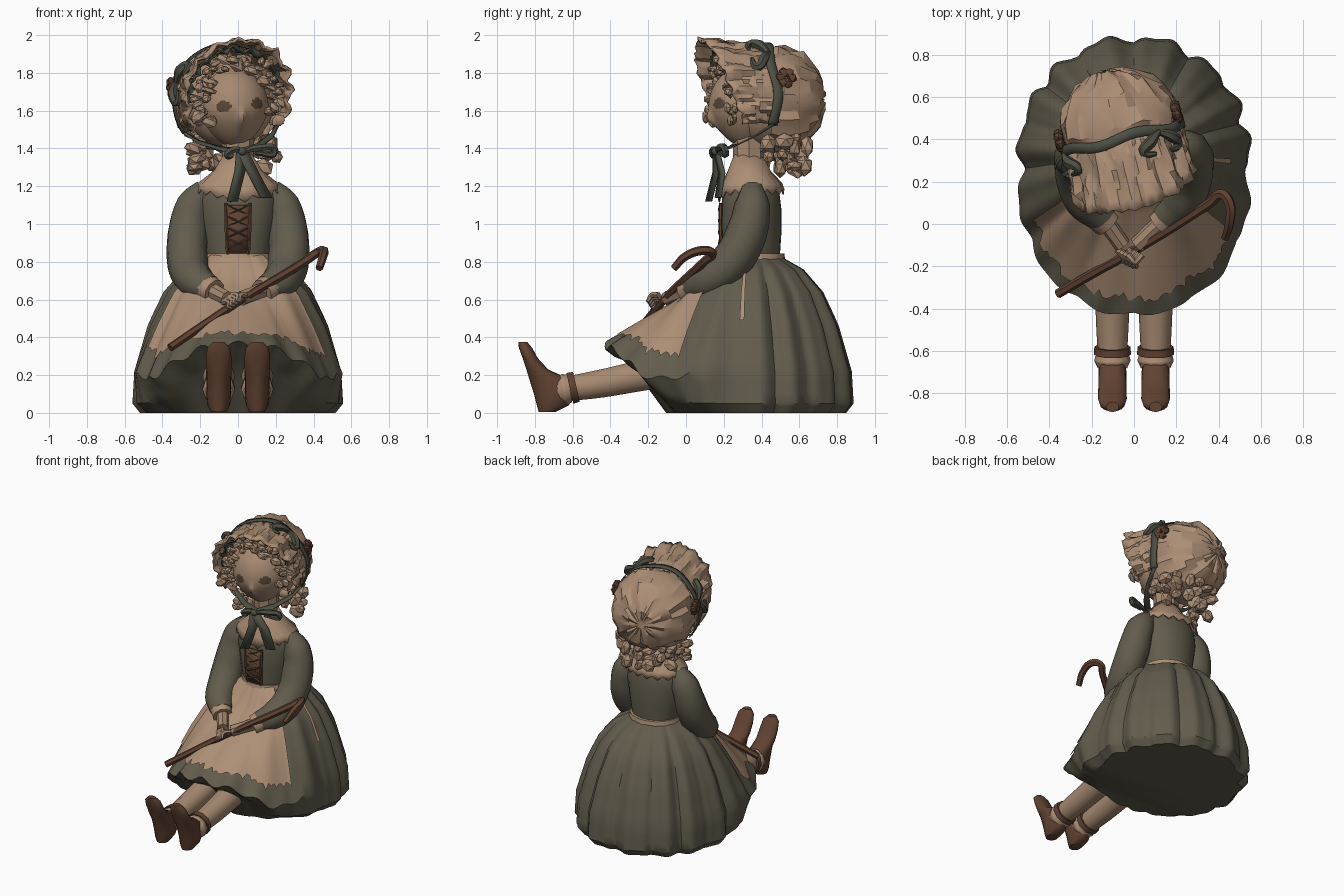
import bpy, bmesh, math, random
from math import sin, cos, pi, radians
from mathutils import Matrix, Vector

random.seed(4)
cube = bpy.data.objects.get("Cube")
if cube:
    bpy.data.objects.remove(cube, do_unlink=True)


def material(name, rgb):
    m = bpy.data.materials.new(name)
    m.use_nodes = True
    m.diffuse_color = (*rgb, 1)
    bsdf = m.node_tree.nodes["Principled BSDF"]
    bsdf.inputs["Base Color"].default_value = (*rgb, 1)
    bsdf.inputs["Roughness"].default_value = 0.9
    return m


CLOTH = material("cream cloth", (0.42, 0.275, 0.18))
SKIN = material("skin", (0.38, 0.25, 0.165))
GREEN = material("dark olive cloth", (0.12, 0.107, 0.073))
RIBBON = material("grey green ribbon", (0.075, 0.08, 0.058))
BROWN = material("brown leather", (0.118, 0.055, 0.032))
EYE = material("eye brown", (0.1, 0.062, 0.038))

# The head is turned to its left, tipped a little and set slightly to its right
PIVOT = Vector((0, 0.35, 1.5))
TURN = (Matrix.Translation(PIVOT + Vector((-0.025, 0, 0))) @ Matrix.Rotation(radians(14), 4, 'Z')
        @ Matrix.Rotation(radians(-5), 4, 'Y') @ Matrix.Translation(-PIVOT))


def finish(o, mat, head=False, angle=40):
    if not o.data.materials:
        o.data.materials.append(mat)
    if head:
        o.data.transform(TURN)
    bpy.ops.object.select_all(action='DESELECT')
    o.select_set(True)
    bpy.context.view_layer.objects.active = o
    bpy.ops.object.shade_smooth_by_angle(angle=radians(angle))
    return o


def from_bm(name, bm, mat, head=False, solid=0, angle=40):
    bmesh.ops.recalc_face_normals(bm, faces=bm.faces[:])
    me = bpy.data.meshes.new(name)
    bm.to_mesh(me)
    bm.free()
    o = bpy.data.objects.new(name, me)
    bpy.context.collection.objects.link(o)
    if solid:
        mod = o.modifiers.new("thickness", 'SOLIDIFY')
        mod.thickness = solid
        mod.offset = 0
    return finish(o, mat, head, angle)


def loft(name, rings, mat, closed=True, caps=(False, False), **kw):
    bm = bmesh.new()
    rows = [[bm.verts.new(p) for p in r] for r in rings]
    n = len(rows[0])
    for a, b in zip(rows, rows[1:]):
        for i in range(n if closed else n - 1):
            j = (i + 1) % n
            bm.faces.new((a[i], a[j], b[j], b[i]))
    for row, cap in ((rows[0], caps[0]), (rows[-1], caps[1])):
        if cap:
            bm.faces.new(row)
    return from_bm(name, bm, mat, **kw)


def ellipse(z, rx, cy, ry, n=24, wave=0, dip=0):
    ring = []
    for i in range(n):
        a = 2 * pi * i / n
        ring.append((rx * sin(a), cy - ry * cos(a), z + wave * (-1) ** i - dip * max(0, cos(a)) ** 6))
    return ring


def tube(name, pts, radii, mat, res=2, **kw):
    cu = bpy.data.curves.new(name, 'CURVE')
    cu.dimensions, cu.bevel_depth, cu.bevel_resolution = '3D', 1, res
    cu.use_fill_caps, cu.resolution_u = True, 5
    sp = cu.splines.new('BEZIER')
    sp.bezier_points.add(len(pts) - 1)
    for bp, p, r in zip(sp.bezier_points, pts, radii):
        bp.co, bp.radius = p, r
        bp.handle_left_type = bp.handle_right_type = 'AUTO'
    o = bpy.data.objects.new(name, cu)
    bpy.context.collection.objects.link(o)
    bpy.ops.object.select_all(action='DESELECT')
    o.select_set(True)
    bpy.context.view_layer.objects.active = o
    bpy.ops.object.convert(target='MESH')
    return finish(bpy.context.view_layer.objects.active, mat, **kw)


def blobs(name, items, mat, sub=2, **kw):
    bm = bmesh.new()
    for pos, size in items:
        m = Matrix.Translation(pos) @ Matrix.Rotation(random.uniform(-0.6, 0.6), 4, 'Y') @ Matrix.Diagonal((*size, 1))
        bmesh.ops.create_icosphere(bm, subdivisions=sub, radius=1, matrix=m)
    return from_bm(name, bm, mat, **kw)


def strip(name, pts, width, mat, **kw):
    w = Vector(width) / 2
    return loft(name, [(Vector(p) - w, Vector(p) + w) for p in pts], mat, closed=False, solid=0.008, **kw)


# Skirt: side profile blends into a front profile draped over the legs
SIDE = [(.16, .83), (.28, .76), (.38, .64), (.46, .46), (.53, .22), (.54, .05), (.50, 0)]
FRONT = [(.14, .82), (.24, .68), (.40, .57), (.57, .475), (.77, .36), (.62, .25), (.44, 0)]


def skirt_point(a, t, lift=0):
    i = min(int(t * 6), 5)
    u = t * 6 - i
    c = max(0, cos(a))
    r, z = [(1 - f) * (SIDE[i][k] * (1 - u) + SIDE[i + 1][k] * u)
            + f * (FRONT[i][k] * (1 - u) + FRONT[i + 1][k] * u) for k, f in ((0, c ** 1.6), (1, c ** 4))]
    pleat = 1.7 * abs(sin(7 * a + 0.5 * sin(3 * a))) - 1 + 0.35 * sin(23 * a)
    r += 0.022 * min(1, 2 * t + 0.1) * pleat * (1 - 0.5 * c) + lift
    # hem sinks either side of the lap and its edge is frilled
    z -= 0.08 * math.exp(-((abs((a + pi) % (2 * pi) - pi) - 0.72) / 0.28) ** 2) * max(0, 1 - abs(t - 0.67) / 0.3)
    z += 0.022 * c * cos(24 * a) * (abs(t - 0.67) < 0.06) + lift * (t < 0.8)
    return (r * sin(a), 0.34 - r * cos(a), max(0, z))


N = 168
loft("skirt", [[skirt_point(2 * pi * i / N, k / 18) for i in range(N)] for k in range(19)],
     GREEN, caps=(True, True), angle=40)

# Apron lying over the lap, with a ragged hem, and a loose string at its left
arc = [radians(-56 + 107 * i / 64) for i in range(65)]
hem = [0.59 + random.uniform(-0.02, 0.02) for _ in arc]
loft("apron", [[skirt_point(a, 0.01 + (h - 0.01) * k / 12, 0.013) for a, h in zip(arc, hem)]
               for k in range(13)], CLOTH, closed=False)
loft("apron_string", [[skirt_point(radians(d), .18 + .05 * k, .01) for d in (83, 86)] for k in range(7)],
     CLOTH, closed=False)
loft("waistband", [ellipse(z, r, .35, r - .01) for z, r in ((.79, .19), (.815, .185), (.845, .18), (.845, .15))], CLOTH)

# Bodice, lacing, collar and neck
BODICE = ((.80, .165, .15), (.95, .19, .16), (1.08, .21, .16), (1.16, .205, .15), (1.22, .17, .13), (1.27, .1, .09))
loft("bodice", [ellipse(z, rx, .345, ry) for z, rx, ry in BODICE], GREEN, caps=(True, True))
strip("lacing_panel", [(0, .192, .84), (0, .181, .95), (0, .18, 1.1)], (.12, 0, 0), BROWN)
for k in range(4):
    z = .87 + .06 * k
    for s in (-1, 1):
        tube("lace", [(-.055 * s, .183, z), (0, .176, z + .025), (.055 * s, .18, z + .05)], [.006] * 3, EYE, res=0)
for s in (-1, 1):
    tube("lacing_edge", [(.055 * s, .194, .84), (.062 * s, .182, .97), (.065 * s, .184, 1.11)], [.01] * 3, BROWN, res=1)
loft("collar", [ellipse(1.37, .07, .33, .07, 36), ellipse(1.28, .125, .335, .11, 36),
                ellipse(1.21, .21, .345, .16, 36, .006, .02), ellipse(1.17, .225, .345, .172, 36, .014, .045)],
     CLOTH, solid=0.008)
tube("neck", [(0, .34, 1.2), (0, .33, 1.5)], [.085, .085], SKIN)

# Arms, cuffs and hands resting on the lap
for s, side in ((1, "left"), (-1, "right")):
    tube(side + "_sleeve", [(.17 * s, .35, 1.19), (.235 * s, .35, 1.1), (.265 * s, .32, .95), (.265 * s, .23, .79),
                            (.225 * s, .11, .7), (.15 * s, .03, .655)],
         [.06, .095, .11, .11, .1, .075], GREEN, res=3)
    tube(side + "_cuff", [(.17 * s, .045, .665), (.125 * s, .0, .64)], [.075, .068], CLOTH, res=3)
    wrist, palm = Vector((.14 * s, .02, .65)), Vector((.035 * s - .02, -.1, .605))
    tube(side + "_forearm", [wrist, wrist.lerp(palm, .6), palm], [.045, .04, .04], SKIN)
    for k in range(4):
        p = palm + Vector((.016 * (k - 1.5), -.02 - .008 * k, .012 * (k - 1.5)))
        tube(side + "_finger", [p, p + Vector((-.03 * s, -.035, .0)), p + Vector((-.045 * s, -.06, -.035))],
             [.017, .015, .01], SKIN, res=1)

# Crooked stick
tube("stick", [(-.36, -.33, .345), (-.18, -.225, .468), (.02, -.115, .6), (.36, .1, .805), (.415, .14, .845),
               (.45, .1, .86), (.45, .0, .83), (.43, -.065, .765)],
     [.022, .022, .022, .023, .025, .025, .023, .02], BROWN, res=1)

# Legs, ankle frills and upturned shoes
SHOE = ((.005, .04, -.78, -.69), (.04, .06, -.79, -.62), (.1, .066, -.805, -.59), (.18, .066, -.83, -.62),
        (.23, .067, -.845, -.73), (.29, .068, -.865, -.785), (.345, .06, -.885, -.815), (.375, .03, -.888, -.84))
for s, side in ((1, "left"), (-1, "right")):
    x = .102 * s
    tube(side + "_leg", [(x, .05, .25), (x, -.25, .195), (x, -.45, .155), (x, -.68, .12)],
         [.09, .085, .078, .066], SKIN, res=3)
    tube(side + "_ankle_strap", [(x, -.58, .138), (x, -.615, .13)], [.085, .088], BROWN, res=3)
    tube(side + "_ankle_frill", [(x, -.615, .13), (x, -.645, .125), (x, -.68, .12)], [.078, .086, .07], CLOTH, res=3)
    loft(side + "_shoe", [[(x + p[0], p[1], p[2]) for p in ellipse(z, w, (f + b) / 2, (b - f) / 2, 16)]
                          for z, w, f, b in SHOE], BROWN, caps=(True, True))

# Head with tapered chin; eyes are painted by distance to two centres
bm = bmesh.new()
bmesh.ops.create_uvsphere(bm, u_segments=112, v_segments=80, radius=1)
for v in bm.verts:
    taper = 1 - .28 * max(0, -v.co.z) ** 1.5
    nose = .03 * math.exp(-(v.co.x / .12) ** 2 - ((v.co.z + .3) / .2) ** 2) * (v.co.y < 0)
    v.co = (v.co.x * .188 * taper, .315 + v.co.y * .195 * taper - nose, 1.62 + v.co.z * .215)
for f in bm.faces:
    c = f.calc_center_median()
    if c.y < .3:
        f.material_index = int(((abs(c.x) - .092) / .036) ** 2 + ((c.z - 1.63) / .03) ** 2 < 1)
head = from_bm("head", bm, SKIN, head=True)
head.data.materials.append(EYE)

# Hair mass, locks round the face and ringlets on the neck
blobs("hair", [((0, .41, 1.65), (.24, .2, .25))], CLOTH, sub=3, head=True)
curls = []
for k in range(64):
    a = radians(-120 + 240 * (k % 32) / 31)
    r = random.uniform(.17, .25)
    size = [random.uniform(.018, .05), random.uniform(.015, .03), random.uniform(.015, .035)]
    curls.append(((r * sin(a), random.uniform(.16, .26), 1.65 + r * cos(a)), size))
blobs("face_curls", curls, CLOTH, head=True, sub=1, angle=30)
ringlets = []
for k in range(30):
    a = radians(-100 + 200 * (k % 10) / 9)
    r = random.uniform(.15, .235)
    size = [random.uniform(.03, .062) for _ in range(3)]
    ringlets.append(((r * sin(a), .42 + r * cos(a), 1.31 + .065 * (k // 10) + random.uniform(-.035, .03)), size))
blobs("neck_ringlets", ringlets, CLOTH, head=True, sub=1, angle=30)


# Bonnet: crumpled crown, ruffled brim, ribbon band
def round_y(a, r, y):
    return (r * sin(a), y, 1.66 + r * cos(a))


CROWN = ((.735, .03), (.728, .09), (.70, .15), (.665, .2), (.61, .245), (.54, .275), (.46, .285), (.40, .275))
loft("bonnet_crown", [[round_y(2 * pi * i / 40, r + random.uniform(-.018, .018) * min(1, r * 6),
                               y + random.uniform(-.012, .012)) for i in range(40)] for y, r in CROWN],
     CLOTH, caps=(True, False), head=True, angle=25)
fan = [radians(-122 + 244 * i / 60) for i in range(61)]


def brim_point(a, v, drop=0):
    edge = .075 + .11 * (1 - cos(a))
    r = .275 + v * (.005 + .035 * max(0, cos(a))) + .014 * v * cos(17 * a) + random.uniform(-.014, .014) - drop
    return round_y(a, r, .42 + (edge - .42) * v + random.uniform(-.012, .012))


loft("bonnet_brim", [[brim_point(a, k / 7) for a in fan] for k in range(8)],
     CLOTH, closed=False, head=True, solid=0.014, angle=25)
loft("brim_lining_ribbon", [[brim_point(a, v, .035) for a in fan[8:50]] for v in (.45, .6, .75)],
     RIBBON, closed=False, head=True, solid=0.008)
loft("bonnet_ribbon", [[round_y(a, .298, y + .012 * sin(5 * a)) for a in fan] for y in (.385, .41, .435)],
     RIBBON, closed=False, head=True, solid=0.008)

# Bows lying on the band, flowers, chin ties and hanging ribbon ends
for s, deg in ((-1, -68), (1, 40)):
    blobs("side_flower", [((.285 * s, .47 + .03 * cos(k), 1.75 + .03 * sin(k)), (.026, .03, .03)) for k in range(6)],
          BROWN, head=True, sub=1)
    for d in (-1, 1):
        tube("side_bow_loop", [round_y(radians(deg + d * w), r, y) for w, r, y in
                               ((0, .3, .4), (12, .315, .36), (20, .3, .32), (8, .3, .3))],
             [.014, .028, .022, .01], RIBBON, res=1, head=True)
    strip("chin_tie", [(.26 * s, .41, 1.51), (.2 * s, .32, 1.45), (.1 * s, .23, 1.405), (0, .17, 1.39)],
          (0, .045, .02), RIBBON, head=True)
    tube("chin_bow_loop", [(.01, .16, 1.385), (.07 * s, .15, 1.395), (.13 * s + .04, .16, 1.37), (.06 * s, .155, 1.37)],
         [.013, .02, .02, .012], RIBBON, res=1, head=True)
strip("long_ribbon_end", [(.02, .16, 1.39), (.01, .16, 1.28), (-.03, .12, 1.12)], (.055, .03, 0), RIBBON)
strip("short_ribbon_end", [(.02, .16, 1.39), (.08, .19, 1.27), (.15, .17, 1.14)], (.06, .03, 0), RIBBON)
blobs("chin_knot", [((.02, .155, 1.385), (.026, .02, .022))], RIBBON)
